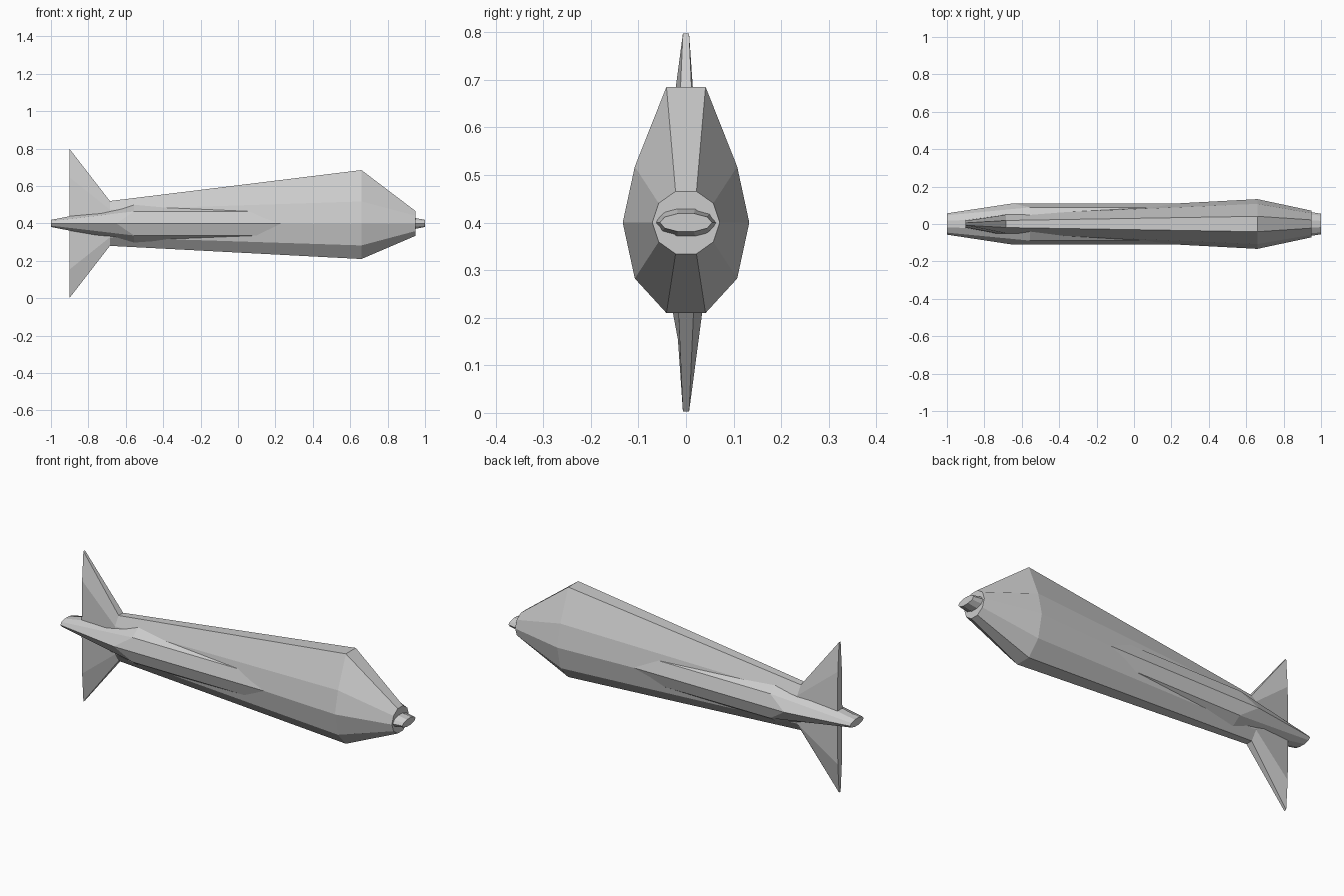
import bpy, bmesh
from math import sin, cos, radians

if "Cube" in bpy.data.objects:
    bpy.data.objects.remove(bpy.data.objects["Cube"])

SIDES = 10
CZ = 0.4


def ring(x, ry, rz, crown=1.0, side_shift=0.0):
    """Ten-sided section: crown scales the two top points, side_shift slides the side points."""
    pts = []
    for i in range(SIDES):
        a = radians(36 * i)
        c, s = cos(a), sin(a)
        z = rz * s * (crown if s > 0.9 else 1.0)
        pts.append((x + (side_shift if abs(s) < 0.01 else 0), ry * c, CZ + z))
    return pts


def loft(name, rings):
    """Skin a list of sections and cap both ends."""
    bm = bmesh.new()
    loops = [[bm.verts.new(p) for p in r] for r in rings]
    for a, b in zip(loops, loops[1:]):
        for i in range(SIDES):
            j = (i + 1) % SIDES
            bm.faces.new((a[i], a[j], b[j], b[i]))
    bm.faces.new(loops[0][::-1])
    bm.faces.new(loops[-1])
    bmesh.ops.recalc_face_normals(bm, faces=bm.faces)
    mesh = bpy.data.meshes.new(name)
    bm.to_mesh(mesh)
    bm.free()
    obj = bpy.data.objects.new(name, mesh)
    bpy.context.collection.objects.link(obj)
    return obj


# Outer hull: flares into tall thin tail fins at the back, blunt nose in front
loft("hull_with_tail_fins", [
    ring(-0.90, 0.021, 0.418),
    ring(-0.685, 0.061, 0.126),
    ring(0.66, 0.133, 0.20, crown=1.5),
    ring(0.95, 0.071, 0.069),
])

# Inner tube: runs the full length, bulges from the sides and ends in flat nozzles
loft("core_tube", [
    ring(-1.0, 0.057, 0.020),
    ring(-0.555, 0.11, 0.11, side_shift=-0.095),
    ring(0.555, 0.11, 0.11, side_shift=0.095),
    ring(1.0, 0.055, 0.020),
])
